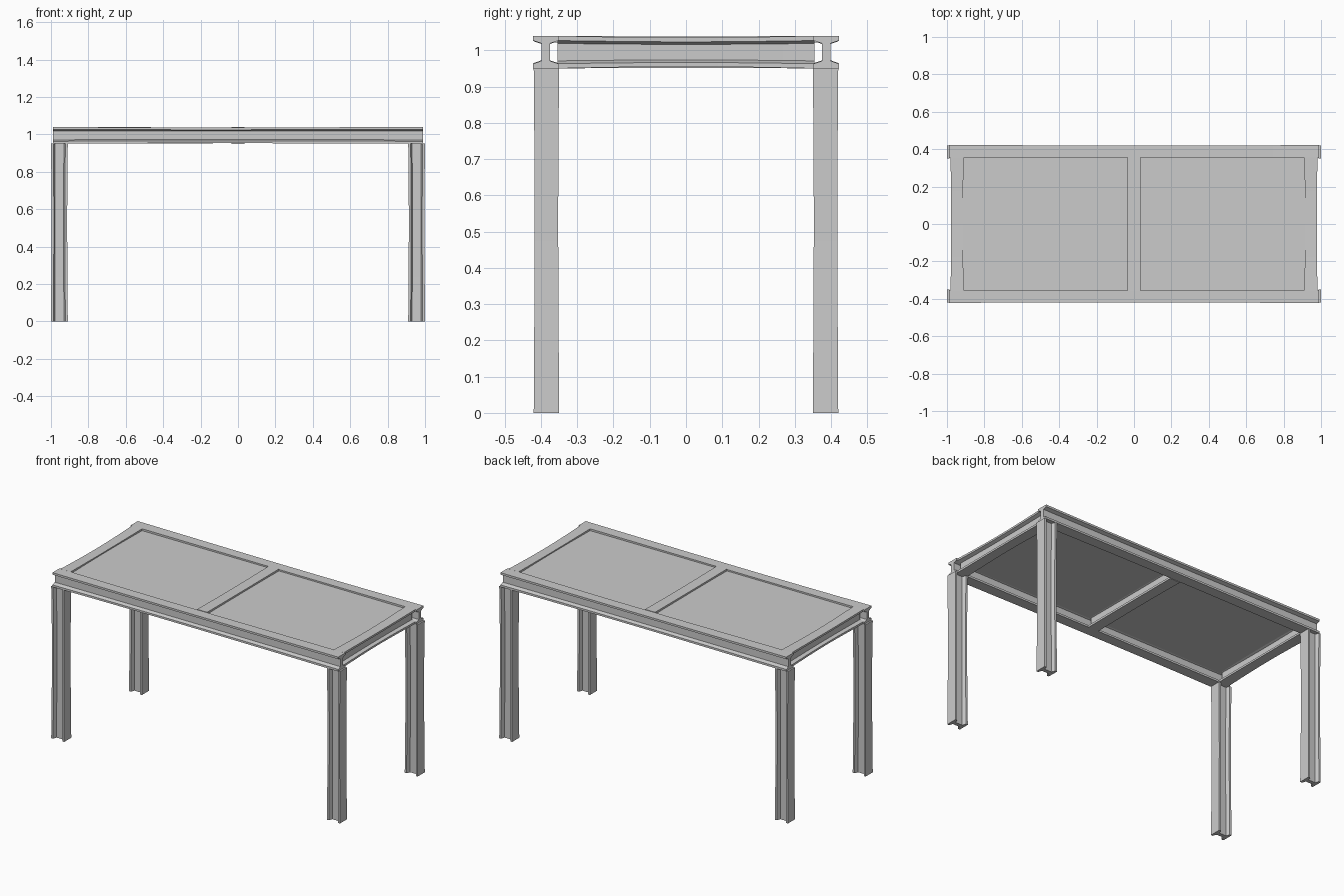
import bpy, bmesh, math
from mathutils import Vector

if "Cube" in bpy.data.objects:
    bpy.data.objects.remove(bpy.data.objects["Cube"])


def i_section(w, h, web):
    """Outline of a rolled I-beam with tapered flanges (u = width, v = height)."""
    a, b, edge, root = w / 2, h / 2, 0.013, 0.021
    q = [(a, b), (a, b - edge), (web / 2, b - root)]
    right = q + [(u, -v) for u, v in reversed(q)]
    return right + [(-u, v) for u, v in reversed(right)]


def beam(name, start, end, side, up, w=0.07, h=0.09, web=0.024, pinch=0.06, peak=0.5):
    """Sweep the I section from start to end, slightly worn in towards the middle."""
    start, end, side, up = map(Vector, (start, end, side, up))
    profile = i_section(w, h, web)
    bm = bmesh.new()
    rings = []
    steps = 8
    power = math.log(0.5) / math.log(peak)
    for i in range(steps + 1):
        t = i / steps
        s = 1 - pinch * math.sin(math.pi * t ** power)
        c = start.lerp(end, t)
        rings.append([bm.verts.new(c + side * u * s + up * v * s) for u, v in profile])
    n = len(profile)
    for r0, r1 in zip(rings, rings[1:]):
        for k in range(n):
            bm.faces.new((r0[k], r0[(k + 1) % n], r1[(k + 1) % n], r1[k]))
    bm.faces.new(rings[0])
    bm.faces.new(rings[-1])
    bmesh.ops.recalc_face_normals(bm, faces=bm.faces)
    # split the concave end caps cleanly
    bmesh.ops.triangulate(bm, faces=[f for f in bm.faces if len(f.verts) > 4])
    mesh = bpy.data.meshes.new(name)
    bm.to_mesh(mesh)
    bm.free()
    obj = bpy.data.objects.new(name, mesh)
    bpy.context.collection.objects.link(obj)
    return obj


def box(name, lo, hi):
    bpy.ops.mesh.primitive_cube_add(size=1, location=[(a + b) / 2 for a, b in zip(lo, hi)])
    obj = bpy.context.object
    obj.name = name
    obj.scale = [b - a for a, b in zip(lo, hi)]
    return obj


X, Y, Z = (1, 0, 0), (0, 1, 0), (0, 0, 1)
RAIL_Z = 0.995

# Long rails, front and back
for label, s in (("front", -1), ("back", 1)):
    beam(label + "_rail", (-0.99, s * 0.387, RAIL_Z), (0.99, s * 0.387, RAIL_Z), Y, Z,
         pinch=0.07, peak=0.5 + s * 0.08)

# Cross beams at both ends and in the middle
for label, x, p in (("left_end", -0.946, 0.11), ("middle", 0, 0.04), ("right_end", 0.946, 0.11)):
    beam(label + "_beam", (x, -0.355, RAIL_Z), (x, 0.355, RAIL_Z), X, Z, pinch=p)

# Four legs, flanges facing the ends
for fl, y in (("front", -0.385), ("back", 0.385)):
    for sl, x in (("left", -0.955), ("right", 0.955)):
        beam(fl + "_" + sl + "_leg", (x, y, 0), (x, y, 0.951), Y, X, pinch=0.07, peak=0.55)

# Two table top panels set into the frame
box("left_top_panel", (-0.935, -0.375, 1.021), (-0.012, 0.375, 1.028))
box("right_top_panel", (0.012, -0.375, 1.021), (0.935, 0.375, 1.028))
